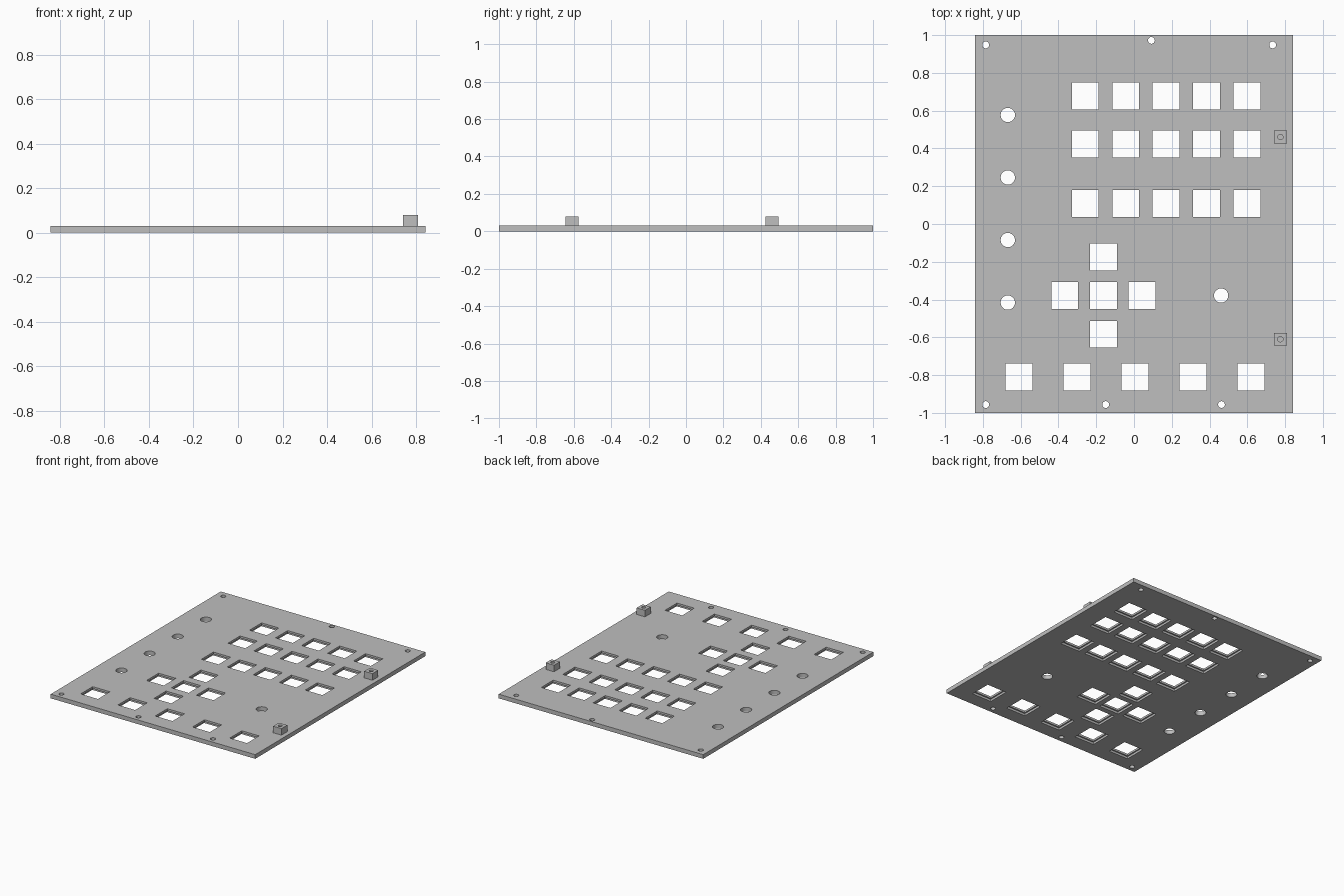
import bpy
import bmesh
from mathutils import Matrix, Vector

if "Cube" in bpy.data.objects:
    bpy.data.objects.remove(bpy.data.objects["Cube"], do_unlink=True)

WIDTH, LENGTH, THICK = 1.684, 2.0, 0.031
LIP = 0.015            # thickness left around each key opening
KEY, POCKET = 0.142, 0.163
STANDOFF, TOP = 0.068, 0.08

grey = bpy.data.materials.new("plate_grey")
grey.use_nodes = True
colour = (0.52, 0.52, 0.52, 1)
grey.diffuse_color = colour
grey.node_tree.nodes["Principled BSDF"].inputs["Base Color"].default_value = colour


def add_box(bm, x, y, size_x, size_y, z0, z1):
    place = Matrix.Translation((x, y, (z0 + z1) / 2))
    scale = Matrix.Diagonal(Vector((size_x, size_y, z1 - z0, 1)))
    bmesh.ops.create_cube(bm, size=1, matrix=place @ scale)


def add_cylinder(bm, x, y, radius, z0, z1):
    bmesh.ops.create_cone(bm, cap_ends=True, segments=32, radius1=radius, radius2=radius,
                          depth=z1 - z0, matrix=Matrix.Translation((x, y, (z0 + z1) / 2)))


def make_object(name, bm):
    mesh = bpy.data.meshes.new(name)
    bm.to_mesh(mesh)
    bm.free()
    mesh.materials.append(grey)
    obj = bpy.data.objects.new(name, mesh)
    bpy.context.collection.objects.link(obj)
    return obj


def cut(target, bm):
    cutter = make_object("cutter", bm)
    cutter.hide_render = True
    mod = target.modifiers.new("cut", 'BOOLEAN')
    mod.operation = 'DIFFERENCE'
    mod.solver = 'EXACT'
    mod.object = cutter
    bpy.context.view_layer.objects.active = target
    bpy.ops.object.modifier_apply(modifier=mod.name)
    bpy.data.objects.remove(cutter, do_unlink=True)


def finish(obj):
    bpy.ops.object.select_all(action='DESELECT')
    obj.select_set(True)
    bpy.context.view_layer.objects.active = obj
    bpy.ops.object.shade_smooth_by_angle(angle=0.5)


# Key positions: main block, cross cluster and bottom row
keys = [(-0.258 + 0.214 * i, y) for y in (0.677, 0.423, 0.109) for i in range(5)]
keys += [(-0.162 + 0.205 * i, -0.379 + 0.205 * j)
         for i, j in ((0, 0), (1, 0), (-1, 0), (0, 1), (0, -1))]
keys += [(-0.608 + 0.307 * i, -0.81) for i in range(5)]

# Round openings and screw holes
rounds = [(-0.668, 0.577 - 0.331 * i) for i in range(4)] + [(0.461, -0.379)]
screws = [(-0.785, 0.948), (0.092, 0.972), (0.734, 0.948),
          (-0.785, -0.956), (-0.15, -0.956), (0.463, -0.956)]

# Plate
bm = bmesh.new()
add_box(bm, 0, 0, WIDTH, LENGTH, 0, THICK)
plate = make_object("plate", bm)

# Wider pockets on the underside
bm = bmesh.new()
for x, y in keys:
    add_box(bm, x, y, POCKET, POCKET, -0.05, THICK - LIP)
cut(plate, bm)

# Openings right through the plate
bm = bmesh.new()
for x, y in keys:
    add_box(bm, x, y, KEY, KEY, -0.05, 0.1)
for x, y in rounds:
    add_cylinder(bm, x, y, 0.038, -0.05, 0.1)
for x, y in screws:
    add_cylinder(bm, x, y, 0.018, -0.05, 0.1)
cut(plate, bm)
finish(plate)

# Standoff blocks with a blind screw hole
for name, y in (("rear_standoff", 0.46), ("front_standoff", -0.61)):
    bm = bmesh.new()
    add_box(bm, 0.775, y, STANDOFF, STANDOFF, THICK, TOP)
    block = make_object(name, bm)
    bm = bmesh.new()
    add_cylinder(bm, 0.775, y, 0.014, THICK + 0.005, 0.1)
    cut(block, bm)
    finish(block)
